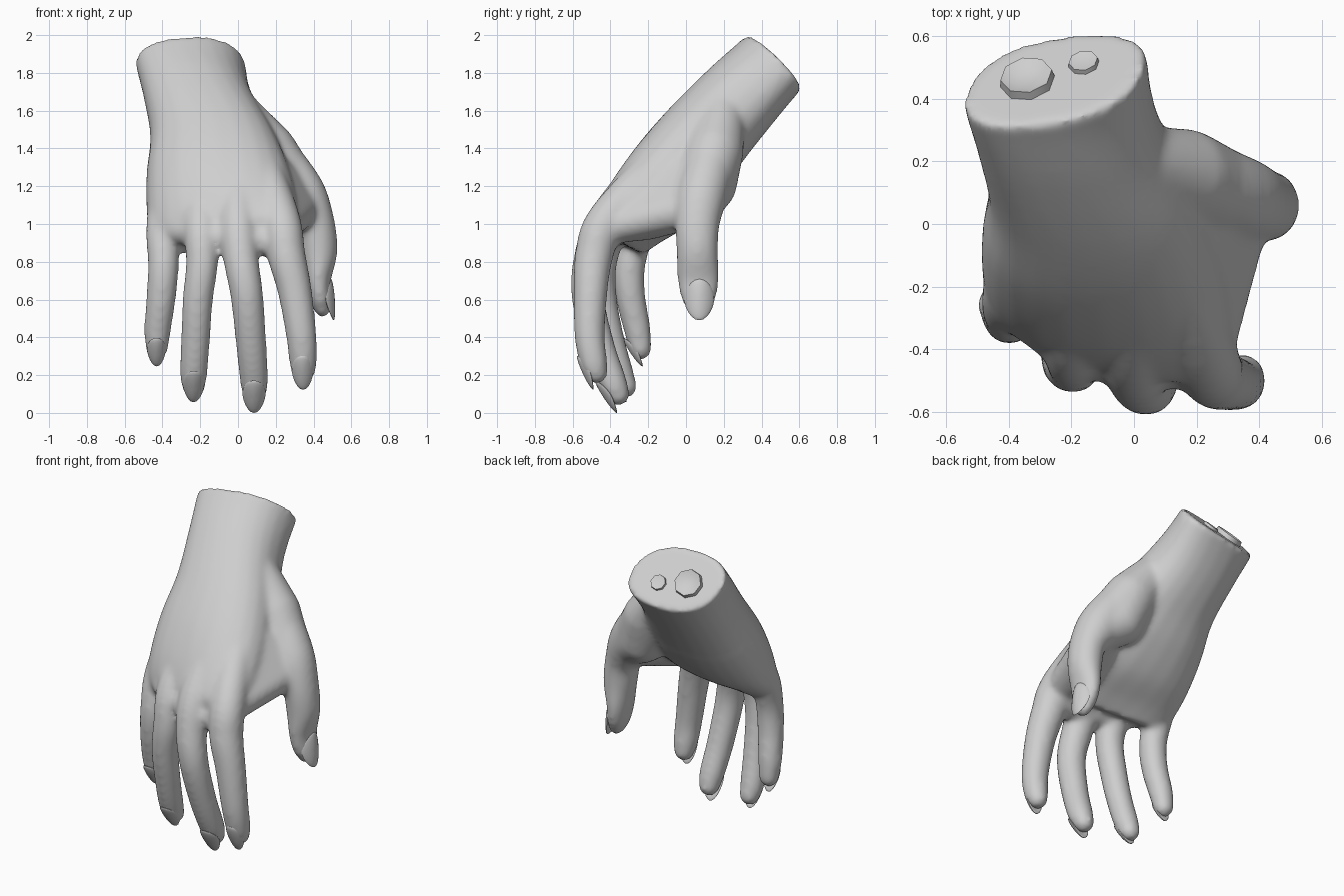
import bpy, bmesh, math
from mathutils import Vector, Matrix

if "Cube" in bpy.data.objects:
    bpy.data.objects.remove(bpy.data.objects["Cube"])

skin = bpy.data.materials.new("plain_grey")
skin.diffuse_color = (0.62, 0.62, 0.62, 1)
skin.use_nodes = True
skin.node_tree.nodes["Principled BSDF"].inputs["Base Color"].default_value = skin.diffuse_color
SIDES = 24


def new_object(name, bm):
    bmesh.ops.recalc_face_normals(bm, faces=bm.faces)
    mesh = bpy.data.meshes.new(name)
    bm.to_mesh(mesh)
    bm.free()
    mesh.materials.append(skin)
    ob = bpy.data.objects.new(name, mesh)
    bpy.context.collection.objects.link(ob)
    return ob


def smooth(ob, angle):
    bpy.ops.object.select_all(action='DESELECT')
    ob.select_set(True)
    bpy.context.view_layer.objects.active = ob
    bpy.ops.object.shade_smooth_by_angle(angle=math.radians(angle))


def spline(rows, steps=5):
    """Smooth curve through rows of numbers."""
    rows = [Vector(r) for r in rows]
    out = []
    for i in range(len(rows) - 1):
        a, b, c, d = (rows[max(i - 1, 0)], rows[i], rows[i + 1],
                      rows[min(i + 2, len(rows) - 1)])
        for k in range(steps):
            t = k / steps
            out.append(0.5 * (2 * b + (c - a) * t + (2 * a - 5 * b + 4 * c - d) * t * t
                              + (3 * b - a - 3 * c + d) * t ** 3))
    return out + [rows[-1]]


def skin_rings(bm, rings):
    """Closed loft through rings of points."""
    vs = [[bm.verts.new(p) for p in ring] for ring in rings]
    for r, s in zip(vs, vs[1:]):
        for i in range(SIDES):
            j = (i + 1) % SIDES
            bm.faces.new((r[i], r[j], s[j], s[i]))
    bm.faces.new(vs[0])
    bm.faces.new(vs[-1])


def tube(bm, *points):
    """Round-ended limb; each point is x, y, z, half width[, half depth]."""
    rows = spline([p if len(p) == 5 else (*p, p[3]) for p in points])
    # rounded tip
    last, prev = rows[-1], rows[-2]
    d = (last - prev).to_3d().normalized()
    for a in (25, 50, 70, 84):
        c = last.to_3d() + d * last[3] * math.sin(math.radians(a))
        k = math.cos(math.radians(a))
        rows.append(Vector((*c, last[3] * k, last[4] * k)))
    rings = []
    for i, r in enumerate(rows):
        t = (rows[min(i + 1, len(rows) - 1)].to_3d() - rows[max(i - 1, 0)].to_3d()).normalized()
        side = Vector((1, 0, 0))
        side = (side - t * side.dot(t)).normalized()
        up = t.cross(side)
        rings.append([r.to_3d() + side * r[3] * math.cos(a) + up * r[4] * math.sin(a)
                      for a in (2 * math.pi * k / SIDES for k in range(SIDES))])
    skin_rings(bm, rings)


def hull(bm, *balls):
    """Flesh stretched around balls given as x, y, z, radius."""
    tmp = bmesh.new()
    for x, y, z, r in balls:
        bmesh.ops.create_icosphere(tmp, subdivisions=3, radius=r,
                                   matrix=Matrix.Translation((x, y, z)))
    bmesh.ops.delete(tmp, geom=tmp.edges[:], context='EDGES_FACES')
    bmesh.ops.convex_hull(tmp, input=tmp.verts[:])
    bmesh.ops.delete(tmp, geom=[v for v in tmp.verts if not v.link_faces], context='VERTS')
    mesh = bpy.data.meshes.new("tmp")
    tmp.to_mesh(mesh)
    tmp.free()
    bm.from_mesh(mesh)
    bpy.data.meshes.remove(mesh)


hand = bmesh.new()

# palm and wrist: back y, z / palm y, z / left x, right x / slant to little finger / skew
sections = spline([
    (0.50, 2.19, 0.78, 1.89, -0.54, 0.03, 0.00, .06),
    (0.32, 2.00, 0.60, 1.70, -0.54, 0.035, 0.00, .06),
    (0.12, 1.82, 0.45, 1.52, -0.50, 0.08, 0.00, .03),
    (-0.10, 1.60, 0.30, 1.33, -0.465, 0.19, 0.00, 0),
    (-0.27, 1.40, 0.17, 1.15, -0.485, 0.27, 0.02, 0),
    (-0.40, 1.20, 0.01, 1.00, -0.485, 0.31, 0.05, 0),
    (-0.47, 1.04, -0.17, 0.91, -0.465, 0.31, 0.09, 0),
    (-0.46, 0.97, -0.27, 0.86, -0.41, 0.27, 0.10, 0)])
rings = []
for s in sections:
    back, front = Vector((0, s[0], s[1])), Vector((0, s[2], s[3]))
    half = (front - back) / 2
    ring = []
    for k in range(SIDES):
        a = 2 * math.pi * k / SIDES
        u, v = (math.copysign(abs(f(a)) ** 0.85, f(a)) for f in (math.cos, math.sin))
        p = (back + front) / 2 + half * v - half.normalized() * s[6] * u
        p.x = (s[4] + s[5]) / 2 + (s[5] - s[4]) / 2 * u + s[7] * v
        ring.append(p)
    rings.append(ring)
skin_rings(hand, rings)

# flat cut across the wrist
cut_at = Vector((-0.25, 0.458, 1.855))
cut_dir = Vector((-0.15, 0.73, 0.68)).normalized()
cut = bmesh.ops.bisect_plane(hand, geom=hand.verts[:] + hand.edges[:] + hand.faces[:],
                             plane_co=cut_at, plane_no=cut_dir, clear_outer=True)
bmesh.ops.contextual_create(hand, geom=[e for e in cut['geom_cut']
                                        if isinstance(e, bmesh.types.BMEdge)])

# little finger
tube(hand, (-0.35, -0.05, 1.3, .09), (-0.40, -0.23, 1.0, .086), (-0.395, -0.295, .80, .083),
     (-0.405, -0.295, .63, .079), (-0.425, -0.26, .45, .072), (-0.43, -0.24, .34, .06))
# ring finger
tube(hand, (-0.2, -0.13, 1.3, .1), (-0.195, -0.38, 1.0, .098), (-0.19, -0.45, .8, .086),
     (-0.213, -0.445, .6, .081), (-0.225, -0.40, .38, .077), (-0.235, -0.35, .21, .073),
     (-0.235, -0.32, .14, .062))
# middle finger
tube(hand, (0, -0.2, 1.3, .1), (0.0, -0.42, 1.02, .103), (0.015, -0.5, .82, .094),
     (0.047, -0.52, .62, .087), (0.07, -0.46, .36, .081), (0.085, -0.39, .17, .075),
     (0.085, -0.36, .1, .063))
# index finger
tube(hand, (0.13, -0.17, 1.3, .1), (0.225, -0.42, 1.02, .106), (0.255, -0.485, .84, .102),
     (0.30, -0.505, .65, .091), (0.335, -0.51, .41, .081), (0.345, -0.49, .27, .074),
     (0.345, -0.475, .215, .062))
# thumb
tube(hand, (0.17, 0.13, 1.42, .1), (0.24, 0.12, 1.30, .13), (0.34, 0.08, 1.14, .135),
     (0.41, 0.06, 1.0, .104, .118), (0.43, 0.06, .85, .097, .11), (0.425, 0.065, .70, .067, .11),
     (0.437, 0.067, .60, .058, .09), (0.447, 0.07, .55, .044, .06))
# ball of the thumb, then the web to the index finger
hull(hand, (0.01, .19, 1.57, .125), (.16, .15, 1.38, .155), (.35, .07, 1.12, .13),
     (.22, .12, 1.21, .15), (0.0, .0, 1.35, .13))
hull(hand, (.08, -.10, 1.40, .10), (.33, .05, 1.09, .11), (.23, -.41, .98, .088),
     (.21, -.2, 1.03, .115), (.08, -.2, 1.1, .10))
# webs between the fingers
bases = [((-.35, -.03, 1.3, .08), (-.402, -.25, .98, .075)),
         ((-.2, -.12, 1.3, .09), (-.192, -.40, .95, .083)),
         ((0, -.18, 1.3, .09), (.01, -.445, .92, .083)),
         ((.13, -.17, 1.3, .09), (.235, -.445, .91, .083))]
for a, b in zip(bases, bases[1:]):
    hull(hand, *a, *b)

# fuse the parts into one soft surface
body = new_object("hand_source", hand)
mod = body.modifiers.new("fuse", 'REMESH')
mod.mode = 'VOXEL'
mod.voxel_size = 0.015
mod = body.modifiers.new("soften", 'SMOOTH')
mod.factor = 0.5
mod.iterations = 16
fused = bpy.data.meshes.new_from_object(body.evaluated_get(bpy.context.evaluated_depsgraph_get()))
bpy.data.objects.remove(body)
bm = bmesh.new()
bm.from_mesh(fused)
smooth(new_object("hand", bm), 80)


# fingernails: curved almond plates
def nail(name, base, tip, width, out):
    base, tip, out = Vector(base), Vector(tip), Vector(out)
    along = (tip - base).normalized()
    out = (out - along * out.dot(along)).normalized()
    side = along.cross(out)
    length = (tip - base).length / 2
    bm = bmesh.new()
    bmesh.ops.create_uvsphere(bm, u_segments=20, v_segments=12, radius=1)
    for v in bm.verts:
        x, y, z = v.co
        w = x * (1 - 0.15 * max(y, 0))
        v.co = ((base + tip) / 2 + side * width * w + along * length * y
                + out * (0.014 * z + 0.006 - 0.42 * width * w * w))
    smooth(new_object(name, bm), 60)


FRONT = (0, -1, 0)
nail("little_nail", (-.433, -.325, .40), (-.43, -.225, .25), .05, FRONT)
nail("ring_nail", (-.235, -.435, .225), (-.235, -.31, .06), .058, FRONT)
nail("middle_nail", (.085, -.475, .175), (.085, -.36, .003), .062, FRONT)
nail("index_nail", (.34, -.57, .305), (.345, -.485, .125), .058, FRONT)
nail("thumb_nail", (.485, .07, .71), (.50, .07, .49), .08, (1, 0, 0))


# bone stumps on the cut
def bone(name, x, y, radius, height, dip):
    d = Vector((x, y, 0)) - cut_at
    z = cut_at.z - (d.x * cut_dir.x + d.y * cut_dir.y) / cut_dir.z
    bm = bmesh.new()
    bmesh.ops.create_cone(bm, cap_ends=True, segments=8, radius1=radius, radius2=radius * 0.9,
                          depth=height * 2)
    top = max(bm.faces, key=lambda f: f.calc_center_median().z)
    bmesh.ops.inset_region(bm, faces=[top], thickness=radius * 0.4)
    bmesh.ops.translate(bm, verts=top.verts, vec=(0, 0, -dip))
    place = Matrix.Translation((x, y, z)) @ cut_dir.to_track_quat('Z', 'Y').to_matrix().to_4x4()
    bm.transform(place)
    smooth(new_object(name, bm), 80)


bone("large_bone", -.34, .455, .093, .028, .016)
bone("small_bone", -.16, .51, .052, .016, .004)
